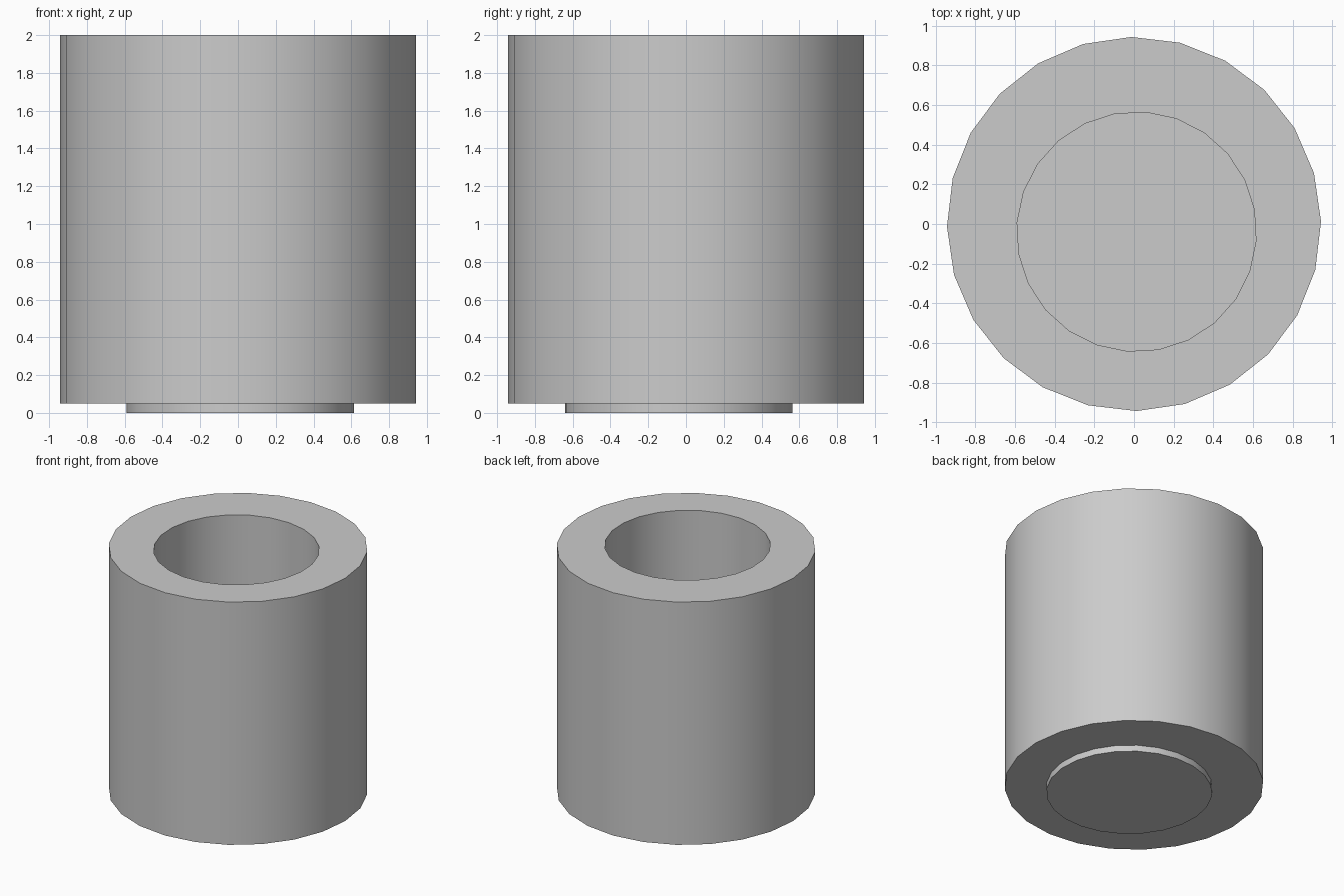
import bpy, bmesh, math

if "Cube" in bpy.data.objects:
    bpy.data.objects.remove(bpy.data.objects["Cube"])

SIDES = 24
OUTER = dict(r=0.943, cx=0.0, cy=0.0, turn=0.8)
BORE = dict(r=0.604, cx=0.013, cy=-0.039, turn=10.6)   # slightly off-centre


def ring(bm, z, r, cx, cy, turn):
    angles = [math.radians(turn + 360 * i / SIDES) for i in range(SIDES)]
    return [bm.verts.new((cx + r * math.cos(a), cy + r * math.sin(a), z)) for a in angles]


def bridge(bm, a, b):
    for i in range(SIDES):
        j = (i + 1) % SIDES
        bm.faces.new((a[i], a[j], b[j], b[i]))


def finish(bm, name):
    bmesh.ops.recalc_face_normals(bm, faces=bm.faces)
    mesh = bpy.data.meshes.new(name)
    bm.to_mesh(mesh)
    bm.free()
    obj = bpy.data.objects.new(name, mesh)
    bpy.context.collection.objects.link(obj)
    bpy.ops.object.select_all(action='DESELECT')
    obj.select_set(True)
    bpy.context.view_layer.objects.active = obj
    bpy.ops.object.shade_smooth_by_angle(angle=math.radians(30))


# Thick outer sleeve with the off-centre bore
bm = bmesh.new()
loops = [ring(bm, 0.05, **OUTER), ring(bm, 2.0, **OUTER),
         ring(bm, 2.0, **BORE), ring(bm, 0.05, **BORE)]
for k in range(4):
    bridge(bm, loops[k], loops[(k + 1) % 4])
finish(bm, "sleeve")

# Base plug closing the bore and standing out below the sleeve
bm = bmesh.new()
low, high = ring(bm, 0.0, **BORE), ring(bm, 0.05, **BORE)
bridge(bm, low, high)
bm.faces.new(low[::-1])
bm.faces.new(high)
finish(bm, "base_plug")
